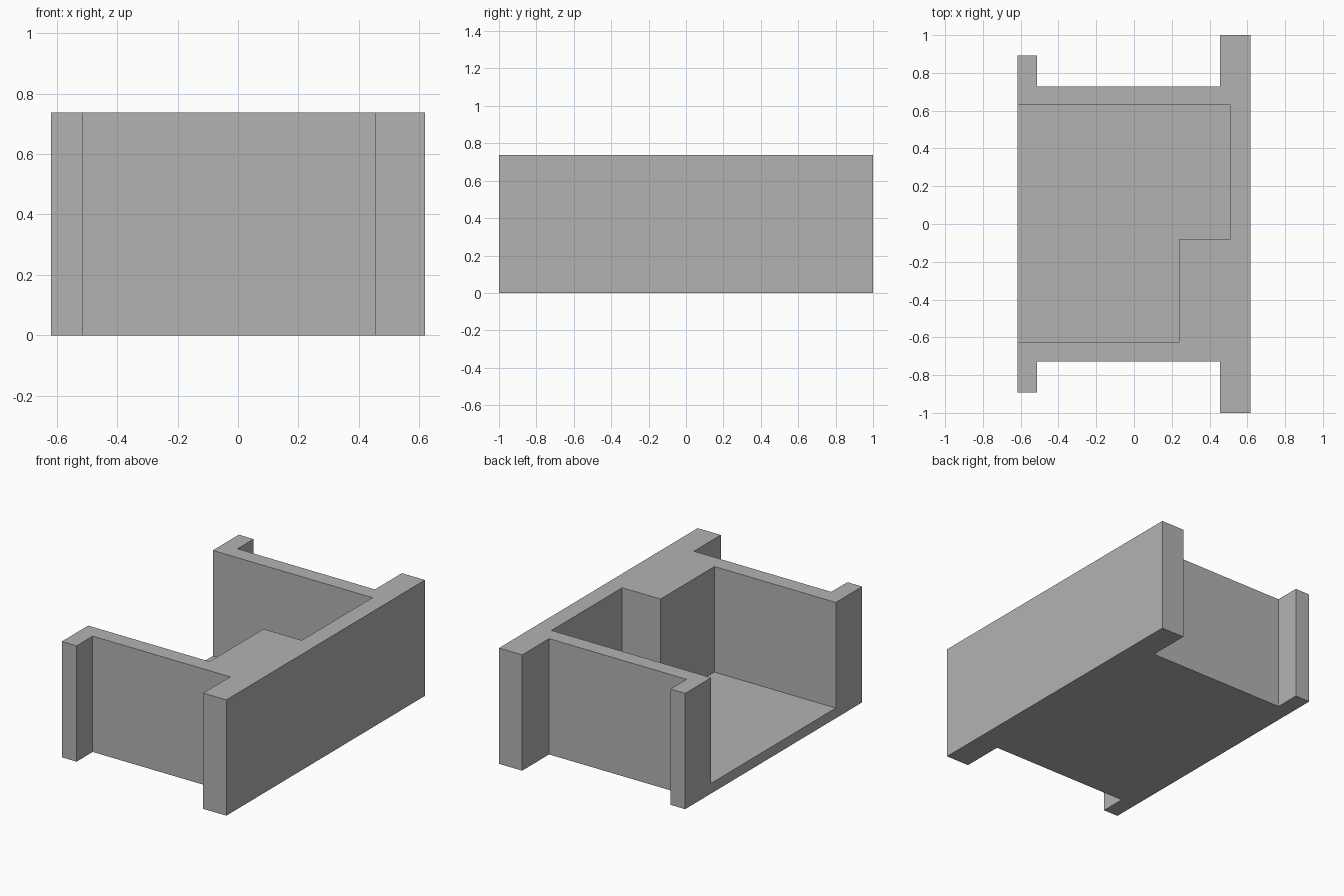
import bpy
import bmesh

if "Cube" in bpy.data.objects:
    bpy.data.objects.remove(bpy.data.objects["Cube"], do_unlink=True)

HEIGHT = 0.738
FLOOR = 0.065
X = 0.618

grey = bpy.data.materials.new("plain grey")
grey.use_nodes = True
grey.diffuse_color = (0.45, 0.45, 0.45, 1)
grey.node_tree.nodes["Principled BSDF"].inputs["Base Color"].default_value = grey.diffuse_color


def prism(name, outline, bottom, top):
    """Extrude a flat outline straight up."""
    bm = bmesh.new()
    face = bm.faces.new([bm.verts.new((x, y, bottom)) for x, y in outline])
    ext = bmesh.ops.extrude_face_region(bm, geom=[face])
    verts = [g for g in ext["geom"] if isinstance(g, bmesh.types.BMVert)]
    bmesh.ops.translate(bm, verts=verts, vec=(0, 0, top - bottom))
    bmesh.ops.recalc_face_normals(bm, faces=bm.faces)
    mesh = bpy.data.meshes.new(name)
    bm.to_mesh(mesh)
    bm.free()
    mesh.materials.append(grey)
    obj = bpy.data.objects.new(name, mesh)
    bpy.context.collection.objects.link(obj)
    return obj


# Flanged block: one half outline, mirrored front to back
half = [(X, 1.0), (0.455, 1.0), (0.455, 0.729), (-0.514, 0.729), (-0.514, 0.891), (-X, 0.891)]
outline = half + [(x, -y) for x, y in reversed(half)]
body = prism("open_tray_body", outline, 0, HEIGHT)

# Stepped pocket, open at the top and on one side
pocket = [(-X - 0.2, -0.626), (0.238, -0.626), (0.238, -0.083),
          (0.508, -0.083), (0.508, 0.629), (-X - 0.2, 0.629)]
cutter = prism("pocket_cutter", pocket, FLOOR, HEIGHT + 0.2)
cutter.hide_render = True
cutter.hide_set(True)

cut = body.modifiers.new("pocket", "BOOLEAN")
cut.operation = "DIFFERENCE"
cut.solver = "EXACT"
cut.object = cutter

# Bake the cut and drop the helper
bpy.context.view_layer.objects.active = body
body.select_set(True)
bpy.ops.object.modifier_apply(modifier=cut.name)
bpy.data.objects.remove(cutter, do_unlink=True)
